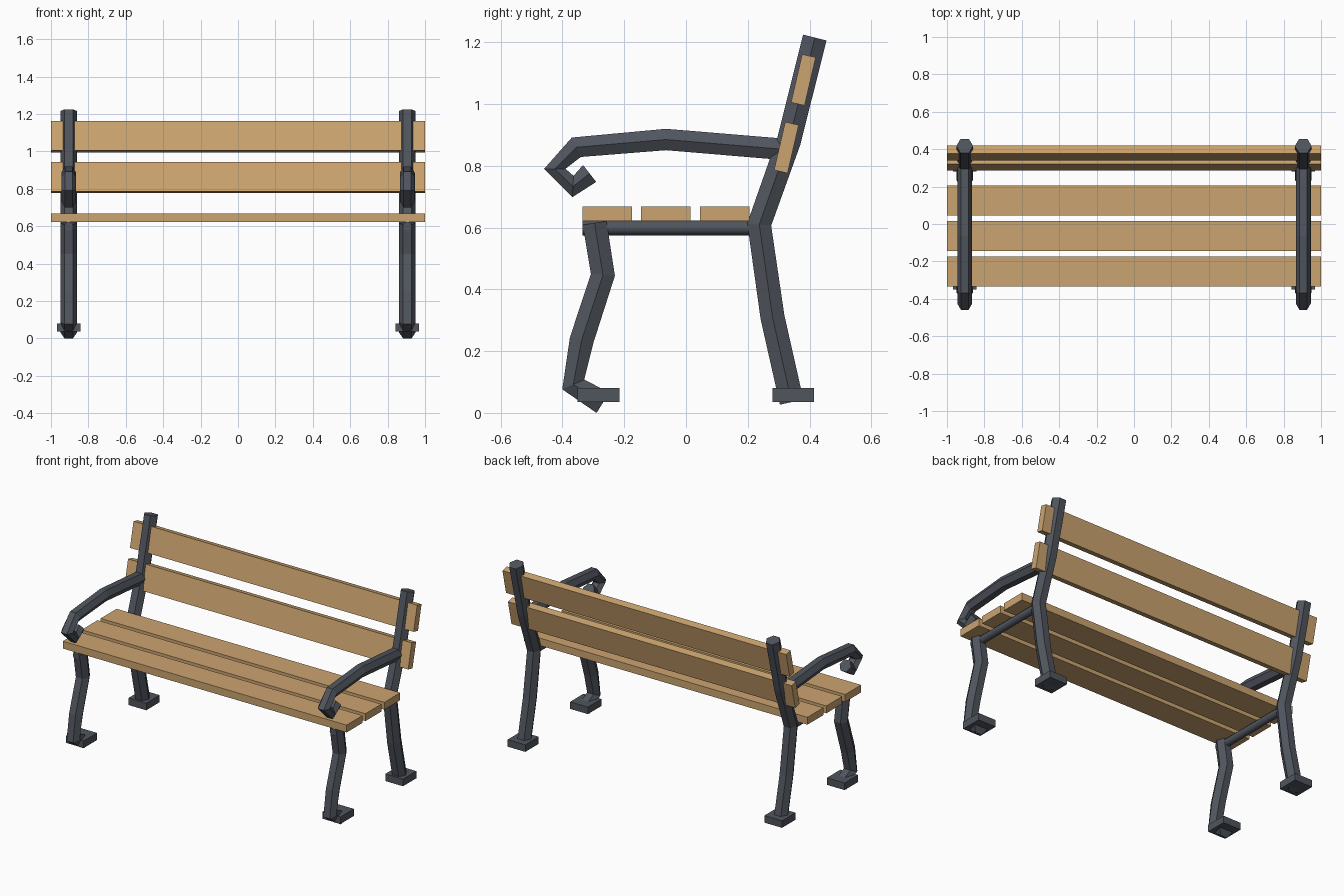
import bpy, bmesh, math
from mathutils import Vector

cube = bpy.data.objects.get("Cube")
if cube:
    bpy.data.objects.remove(cube, do_unlink=True)


def make_material(name, rgb):
    mat = bpy.data.materials.new(name)
    mat.use_nodes = True
    mat.diffuse_color = (*rgb, 1)
    mat.node_tree.nodes["Principled BSDF"].inputs["Base Color"].default_value = (*rgb, 1)
    return mat


wood = make_material("warm wood", (0.60, 0.37, 0.16))
iron = make_material("dark iron", (0.08, 0.09, 0.11))


def finish(name, bm, mat):
    bmesh.ops.recalc_face_normals(bm, faces=bm.faces)
    mesh = bpy.data.meshes.new(name)
    bm.to_mesh(mesh)
    bm.free()
    mesh.materials.append(mat)
    obj = bpy.data.objects.new(name, mesh)
    bpy.context.collection.objects.link(obj)
    return obj


def box(name, centre, size, mat, tilt=0):
    bm = bmesh.new()
    bmesh.ops.create_cube(bm, size=1)
    bmesh.ops.scale(bm, vec=size, verts=bm.verts)
    obj = finish(name, bm, mat)
    obj.location = centre
    obj.rotation_euler.x = tilt
    return obj


def bar(name, x, path, radius, sides=6):
    """Sweep a regular section along a path of (y, z) points."""
    pts = [Vector(p) for p in path]
    bm = bmesh.new()
    rings = []
    for i, p in enumerate(pts):
        before = (p - pts[i - 1]).normalized() if i else Vector((0, 0))
        after = (pts[i + 1] - p).normalized() if i < len(pts) - 1 else Vector((0, 0))
        t = (before + after).normalized()
        ring = []
        for k in range(sides):
            a = math.tau * k / sides
            n = radius * math.sin(a)
            ring.append(bm.verts.new((x + radius * math.cos(a), p.x - t.y * n, p.y + t.x * n)))
        rings.append(ring)
    for lower, upper in zip(rings, rings[1:]):
        for k in range(sides):
            j = (k + 1) % sides
            bm.faces.new((lower[k], lower[j], upper[j], upper[k]))
    bm.faces.new(rings[0])
    bm.faces.new(rings[-1])
    return finish(name, bm, iron)


# Centre lines of the iron frame, as (y, z)
BACK_POST = [(0.342, 0.035), (0.28, 0.31), (0.237, 0.61), (0.333, 0.88), (0.417, 1.215)]
FRONT_LEG = [(-0.296, 0.615), (-0.269, 0.447), (-0.338, 0.235), (-0.365, 0.092), (-0.269, 0.033)]
ARMREST = [(0.32, 0.853), (-0.065, 0.885), (-0.355, 0.86), (-0.425, 0.79),
           (-0.366, 0.733), (-0.312, 0.775)]
SEAT_RAIL = [(-0.335, 0.599), (0.24, 0.599)]

# Two mirrored iron end frames
for side, x in (("left", 0.905), ("right", -0.905)):
    bar(side + "_back_post", x, BACK_POST, 0.045)
    bar(side + "_front_leg", x, FRONT_LEG, 0.045)
    bar(side + "_armrest", x, ARMREST, 0.04)
    rail = bar(side + "_seat_rail", x, SEAT_RAIL, 0.024, 12)
    for face in rail.data.polygons:
        face.use_smooth = len(face.vertices) == 4
    for end, y in (("front", -0.283), ("back", 0.347)):
        box(f"{side}_{end}_foot", (x, y, 0.058), (0.125, 0.135, 0.045), iron)

# Seat planks
for i in range(3):
    box(f"seat_plank_{i + 1}", (0, -0.255 + 0.19 * i, 0.645), (2, 0.16, 0.047), wood)

# Leaning back planks
for name, y, z in (("lower", 0.325, 0.859), ("upper", 0.38, 1.078)):
    box(name + "_back_plank", (0, y, z), (2, 0.045, 0.16), wood, -math.radians(13))
